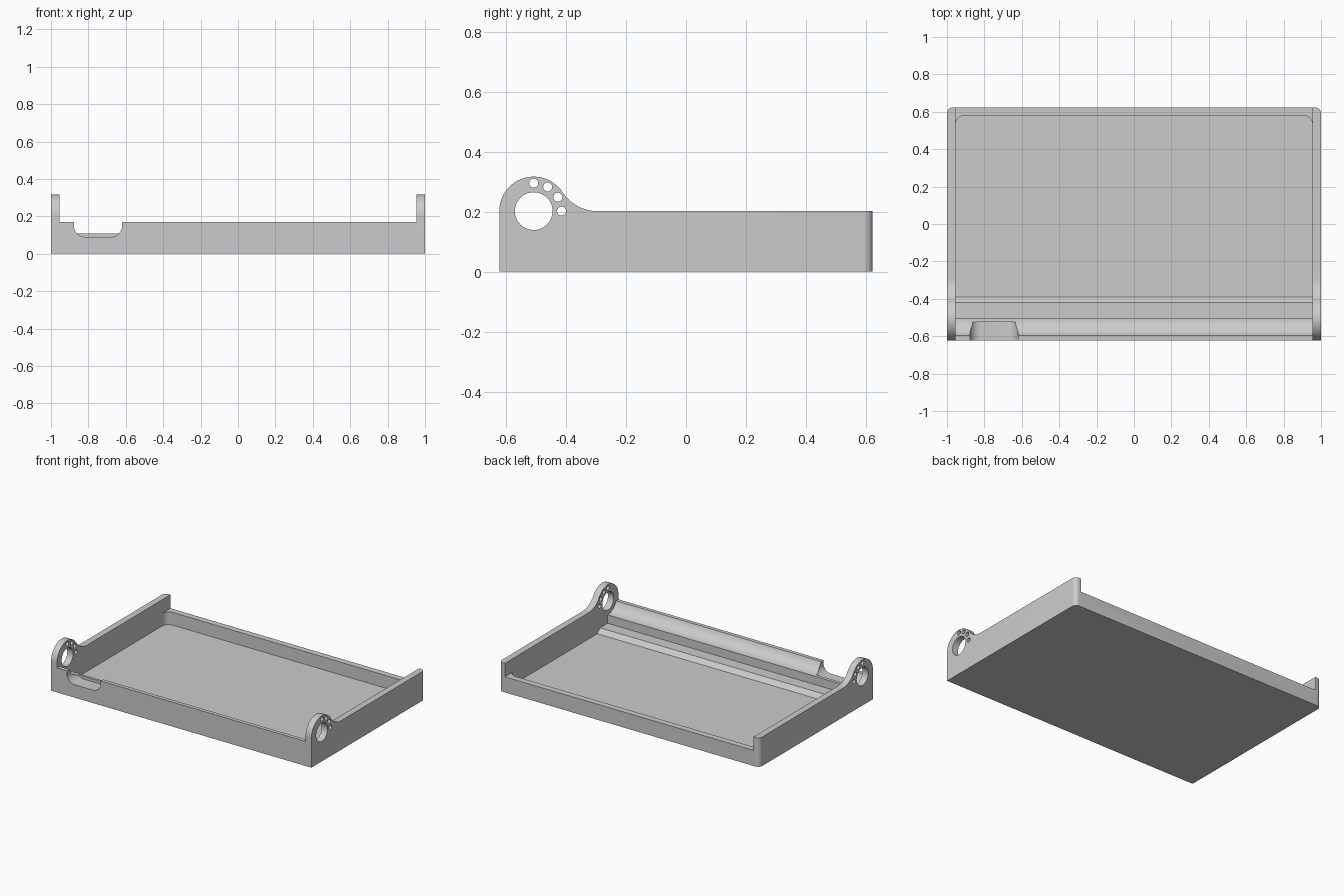
import bpy, bmesh
from math import sin, cos, radians, sqrt, atan2, degrees

if "Cube" in bpy.data.objects:
    bpy.data.objects.remove(bpy.data.objects["Cube"], do_unlink=True)

HALF_X, HALF_Y = 1.0, 0.623
INNER_X = 0.955                      # inside faces of the side walls
SIDE_TOP, FRONT_TOP, BACK_TOP = 0.202, 0.17, 0.108
LEDGE, FLOOR = 0.05, 0.02
EAR_Y, EAR_R = -0.508, 0.115         # hinge centre sits at height SIDE_TOP

grey = bpy.data.materials.new("plain_grey")
grey.use_nodes = True
colour = (0.6, 0.6, 0.6, 1)
grey.diffuse_color = colour
grey.node_tree.nodes["Principled BSDF"].inputs["Base Color"].default_value = colour


def arc(u, v, r, start, end, n):
    """Points on an arc, angles in degrees."""
    angles = [radians(start + (end - start) * i / n) for i in range(n + 1)]
    return [(u + r * cos(a), v + r * sin(a)) for a in angles]


def prism(name, points, axis, low, high, edit=None):
    """Extrude a 2D outline along an axis; edit may adjust the bmesh."""
    def place(p, d):
        return {"x": (d, p[0], p[1]), "y": (p[0], d, p[1]), "z": (p[0], p[1], d)}[axis]
    bm = bmesh.new()
    ends = [[bm.verts.new(place(p, d)) for p in points] for d in (low, high)]
    for ring in ends:
        bm.faces.new(ring)
    n = len(points)
    for i in range(n):
        j = (i + 1) % n
        bm.faces.new((ends[0][i], ends[0][j], ends[1][j], ends[1][i]))
    if edit:
        edit(bm)
    bmesh.ops.recalc_face_normals(bm, faces=bm.faces)
    mesh = bpy.data.meshes.new(name)
    bm.to_mesh(mesh)
    bm.free()
    mesh.materials.append(grey)
    obj = bpy.data.objects.new(name, mesh)
    bpy.context.collection.objects.link(obj)
    return obj


def round_back_corners(bm):
    edges = [e for e in bm.edges
             if all(abs(v.co.y - HALF_Y) < 1e-4 for v in e.verts)
             and abs(e.verts[0].co.z - e.verts[1].co.z) > 0.1]
    bmesh.ops.bevel(bm, geom=edges, offset=0.03, segments=8, profile=0.5,
                    affect='EDGES')


# Full-width body: side outline with a hinge ear blended into the wall
blend_r = 0.14
blend_dx = sqrt((EAR_R + blend_r) ** 2 - blend_r ** 2)
tangent = degrees(atan2(blend_r, blend_dx))
outline = [(-HALF_Y, 0), (HALF_Y, 0), (HALF_Y, SIDE_TOP)]
outline += arc(EAR_Y + blend_dx, SIDE_TOP + blend_r, blend_r, 270, 180 + tangent, 14)
outline += arc(EAR_Y, SIDE_TOP, EAR_R, tangent, 180, 36)[1:]
tray = prism("tray", outline, "x", -HALF_X, HALF_X, round_back_corners)

# Opening between the side walls, with a rounded trough behind the front wall
trough_r = SIDE_TOP - BACK_TOP
lip = degrees(atan2(SIDE_TOP - FRONT_TOP, sqrt(trough_r ** 2 - (SIDE_TOP - FRONT_TOP) ** 2)))
opening = [(-0.8, FRONT_TOP)]
opening += arc(EAR_Y, SIDE_TOP, trough_r, 180 + lip, 270, 20)
opening += [(0.8, BACK_TOP), (0.8, 0.5), (-0.8, 0.5)]
cutters = [prism("opening_cutter", opening, "x", -INNER_X, INNER_X)]

# Drop from the trough to a low ledge, then a slope to the floor
steps = [(-0.503, 0.15), (-0.503, LEDGE), (-0.42, LEDGE),
         (-0.39, FLOOR), (0, FLOOR), (0, 0.15)]
cutters.append(prism("step_cutter", steps, "x", -INNER_X, INNER_X))

# Sunken floor with rounded back corners
corner, back = 0.05, 0.58
pocket = [(-INNER_X, -0.1), (INNER_X, -0.1)]
pocket += arc(INNER_X - corner, back - corner, corner, 0, 90, 10)
pocket += arc(corner - INNER_X, back - corner, corner, 90, 180, 10)
cutters.append(prism("pocket_cutter", pocket, "z", FLOOR, 0.15))

# Hinge bore and the arc of small holes, through both ears
cutters.append(prism("bore_cutter", arc(EAR_Y, SIDE_TOP, 0.063, 0, 352.5, 47),
                     "x", -1.2, 1.2))
for a in (0, 30, 60, 90):
    y, z = EAR_Y + 0.093 * cos(radians(a)), SIDE_TOP + 0.093 * sin(radians(a))
    cutters.append(prism("small_hole_cutter", arc(y, z, 0.015, 0, 345, 23),
                         "x", -1.2, 1.2))

# Round-cornered notch in the front wall
left, right, low, r = -0.877, -0.62, 0.09, 0.058
notch = [(right, 0.4), (left, 0.4)]
notch += arc(left + r, low + r, r, 180, 270, 10)
notch += arc(right - r, low + r, r, 270, 360, 10)
cutters.append(prism("notch_cutter", notch, "y", -0.8, -0.523))

# Apply the cuts
bpy.context.view_layer.objects.active = tray
tray.select_set(True)
for cutter in cutters:
    cutter.hide_render = True
    cut = tray.modifiers.new("cut", 'BOOLEAN')
    cut.operation = 'DIFFERENCE'
    cut.solver = 'EXACT'
    cut.object = cutter
    bpy.ops.object.modifier_apply(modifier=cut.name)
    bpy.data.objects.remove(cutter, do_unlink=True)

bpy.ops.object.shade_smooth_by_angle(angle=radians(25))
